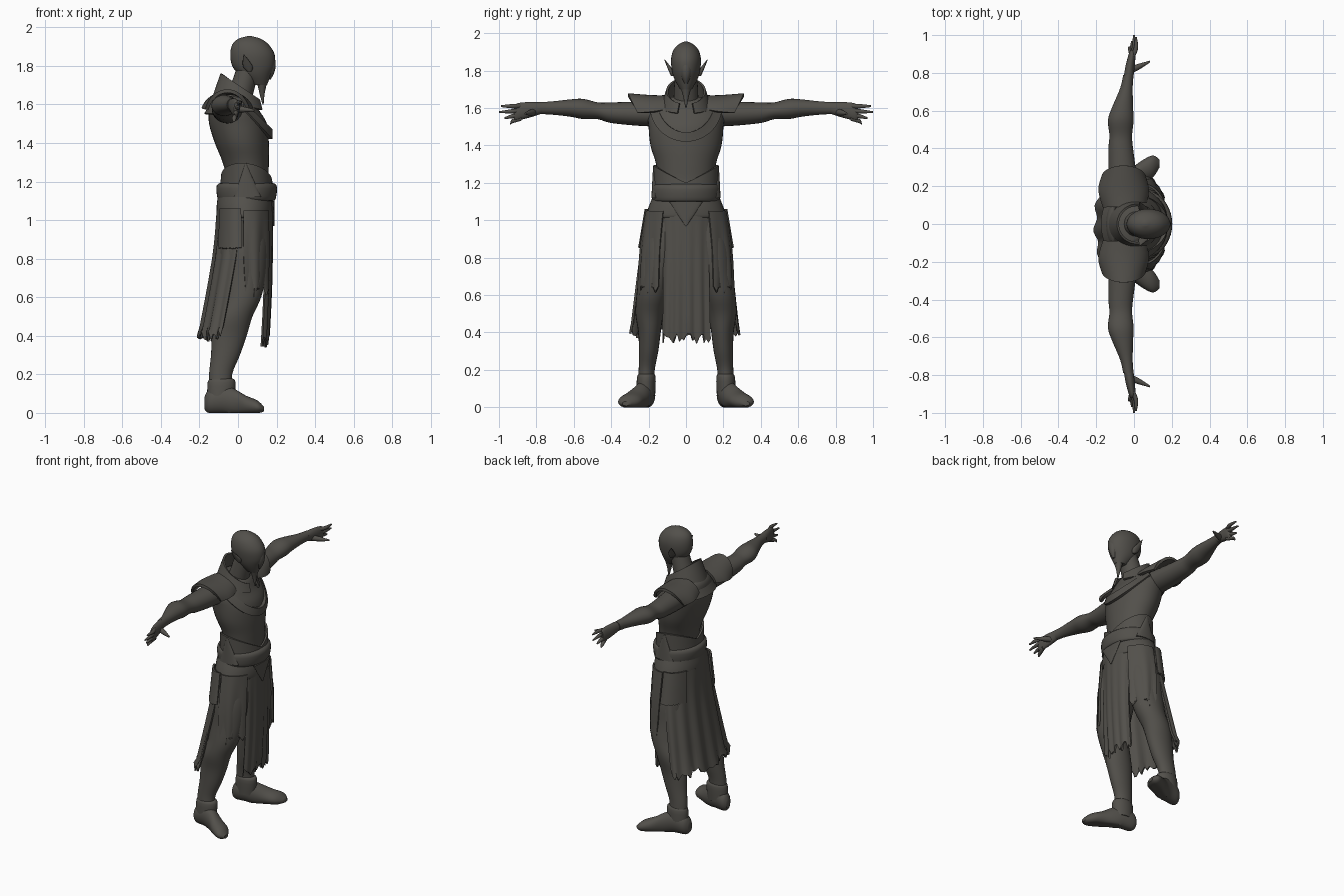
import bpy, bmesh, math, random

random.seed(4)
cube = bpy.data.objects.get("Cube")
if cube:
    bpy.data.objects.remove(cube, do_unlink=True)

stone = bpy.data.materials.new("dark warm grey")
stone.use_nodes = True
colour = (.085, .08, .07, 1)
stone.diffuse_color = colour
stone.node_tree.nodes["Principled BSDF"].inputs["Base Color"].default_value = colour


def ring(x=0, y=0, z=0, deep=0, wide=0, high=0, tilt=0):
    """One elliptical section: its centre, its radii and its forward tilt."""
    return (x, y, z, deep, wide, high, tilt)


def spline(sections, t):
    """Smooth blend through the sections, with t running from zero to one."""
    last = len(sections) - 1
    i = min(int(t * last), last - 1)
    f = t * last - i
    before, after = sections[max(i - 1, 0)], sections[min(i + 2, last)]
    result = []
    for o, p, q, r in zip(before, sections[i], sections[i + 1], after):
        start, end = (q - o) / 2, (r - p) / 2
        result.append(p + f * start + f * f * (3 * (q - p) - 2 * start - end)
                      + f ** 3 * (2 * (p - q) + start + end))
    return result


def point(section, angle, ripple):
    x, y, z, deep, wide, high, tilt = section
    cos, sin = math.cos(angle), math.sin(angle)
    across = sin if deep else cos
    return (x + deep * cos + ripple * cos,
            y + wide * across + ripple * sin,
            max(z + high * sin + tilt * cos, 0))


def apply_modifier(obj, kind, **settings):
    mod = obj.modifiers.new(kind.lower(), kind)
    for key, value in settings.items():
        setattr(mod, key, value)
    bpy.ops.object.modifier_apply(modifier=mod.name)


def loft(name, *sections, arc=None, mirror=False, sides=24, steps=4,
         thickness=.012, fold=0, waves=0, rag=0):
    """Solid skin over the sections, or a sheet if only an arc of them is used."""
    start, end = arc or (0, 360)
    columns = sides + 1 if arc else sides
    rows = (len(sections) - 1) * steps
    bm = bmesh.new()
    loops = []
    for k in range(rows + 1):
        section = spline(sections, k / rows)
        loop = []
        for s in range(columns):
            angle = math.radians(start + (end - start) * s / sides)
            ripple = fold * math.sin(waves * angle) * k / rows
            vert = bm.verts.new(point(section, angle, ripple))
            if k == rows:
                vert.co.z += rag * random.random()
            loop.append(vert)
        loops.append(loop)
    for low, high in zip(loops, loops[1:]):
        for s in range(sides):
            n = (s + 1) % columns
            bm.faces.new((low[s], low[n], high[n], high[s]))
    if not arc:
        bm.faces.new(loops[0])
        bm.faces.new(loops[-1])
    bmesh.ops.recalc_face_normals(bm, faces=bm.faces)

    mesh = bpy.data.meshes.new(name)
    bm.to_mesh(mesh)
    bm.free()
    mesh.materials.append(stone)
    obj = bpy.data.objects.new(name, mesh)
    bpy.context.collection.objects.link(obj)
    bpy.ops.object.select_all(action='DESELECT')
    obj.select_set(True)
    bpy.context.view_layer.objects.active = obj
    if mirror:
        apply_modifier(obj, 'MIRROR', use_axis=(False, True, False))
    if arc:
        apply_modifier(obj, 'SOLIDIFY', thickness=thickness, offset=0)
    bpy.ops.object.shade_smooth_by_angle(angle=math.radians(40))


# Body core
loft("torso",
     ring(x=.03, z=.88, deep=.11, wide=.16), ring(x=.04, z=1, deep=.13, wide=.19),
     ring(x=.04, z=1.1, deep=.14, wide=.17), ring(x=.05, z=1.2, deep=.11, wide=.15),
     ring(x=.04, z=1.3, deep=.12, wide=.16), ring(x=.02, z=1.4, deep=.14, wide=.19),
     ring(z=1.5, deep=.15, wide=.2), ring(x=-.02, z=1.57, deep=.13, wide=.2),
     ring(x=-.03, z=1.63, deep=.11, wide=.14), ring(x=-.03, z=1.66, deep=.07, wide=.09),
     sides=40)
loft("neck", ring(x=-.01, z=1.58, deep=.07, wide=.07), ring(x=.05, z=1.78, deep=.06, wide=.06))

# Head with mask, beard and pointed ears
loft("head",
     ring(x=.11, z=1.7, deep=.04, wide=.03), ring(x=.09, z=1.75, deep=.08, wide=.06),
     ring(x=.08, z=1.8, deep=.11, wide=.075), ring(x=.075, z=1.86, deep=.115, wide=.08),
     ring(x=.065, z=1.91, deep=.095, wide=.067), ring(x=.06, z=1.94, deep=.06, wide=.04),
     ring(x=.06, z=1.955, deep=.01, wide=.01), sides=32)
loft("face_ridge",
     ring(x=.15, z=1.73, deep=.02, wide=.01), ring(x=.16, z=1.77, deep=.03, wide=.026),
     ring(x=.165, z=1.82, deep=.03, wide=.03), ring(x=.15, z=1.88, deep=.03, wide=.01))
loft("brow",
     ring(x=.175, z=1.81, deep=.02, high=.012), ring(x=.155, y=.04, z=1.82, deep=.02, high=.014),
     ring(x=.11, y=.07, z=1.84, deep=.02, high=.012), mirror=True)
loft("beard",
     ring(x=.13, z=1.6, deep=.003, wide=.003), ring(x=.125, z=1.66, deep=.014, wide=.015),
     ring(x=.125, z=1.73, deep=.03, wide=.035))
loft("ear",
     ring(x=.06, y=.07, z=1.77, deep=.01, wide=.01), ring(x=.05, y=.08, z=1.8, deep=.025, wide=.013),
     ring(x=.03, y=.115, z=1.86, deep=.002, wide=.002), mirror=True)

# Arms and hands
loft("arm",
     ring(x=-.05, y=.12, z=1.57, deep=.08, high=.07), ring(x=-.06, y=.25, z=1.57, deep=.075, high=.065),
     ring(x=-.07, y=.4, z=1.575, deep=.065, high=.055), ring(x=-.07, y=.47, z=1.585, deep=.06, high=.045),
     ring(x=-.07, y=.55, z=1.595, deep=.068, high=.054), ring(x=-.06, y=.62, z=1.6, deep=.055, high=.046),
     ring(x=-.04, y=.72, z=1.6, deep=.033, high=.035), ring(x=-.03, y=.79, z=1.6, deep=.027, high=.032),
     mirror=True)
loft("palm",
     ring(x=-.03, y=.77, z=1.6, deep=.026, high=.03), ring(x=-.02, y=.84, z=1.59, deep=.024, high=.042),
     ring(x=-.01, y=.9, z=1.58, deep=.018, high=.046), ring(x=-.01, y=.92, z=1.575, deep=.01, high=.036),
     mirror=True)
reach = {"index": .99, "middle": 1, "ring": .97, "little": .94}
for i, (finger, tip) in enumerate(reach.items()):
    root, end = 1.61 - .022 * i, 1.61 - .032 * i
    x = .01 - .01 * i
    loft(finger + "_finger",
         ring(x=-.01, y=.88, z=root, deep=.012, high=.012),
         ring(x=x, y=.93, z=(root + end) / 2, deep=.012, high=.012),
         ring(x=x, y=tip, z=end, deep=.005, high=.005), mirror=True, sides=10)
loft("thumb",
     ring(x=-.03, y=.81, z=1.58, wide=.02, high=.018), ring(x=.02, y=.83, z=1.575, wide=.017, high=.016),
     ring(x=.085, y=.86, z=1.57, wide=.005, high=.005), mirror=True, sides=12)

# Legs and boots
loft("leg",
     ring(x=-.09, y=.215, z=.1, deep=.06, wide=.045), ring(x=-.09, y=.21, z=.2, deep=.06, wide=.043),
     ring(x=-.065, y=.2, z=.3, deep=.075, wide=.052), ring(x=-.045, y=.195, z=.4, deep=.09, wide=.06),
     ring(x=-.02, y=.195, z=.5, deep=.095, wide=.075), ring(x=.02, y=.18, z=.6, deep=.1, wide=.085),
     ring(x=.03, y=.155, z=.72, deep=.115, wide=.095), ring(x=.03, y=.13, z=.86, deep=.125, wide=.11),
     ring(x=.03, y=.1, z=1, deep=.12, wide=.1), mirror=True)
loft("boot_cuff",
     ring(x=-.09, y=.215, z=.06, deep=.07, wide=.05), ring(x=-.085, y=.212, z=.16, deep=.072, wide=.05),
     ring(x=-.085, y=.21, z=.18, deep=.05, wide=.035), mirror=True)
loft("foot",
     ring(x=-.175, y=.205, z=.05, wide=.02, high=.03), ring(x=-.15, y=.21, z=.06, wide=.045, high=.062),
     ring(x=-.08, y=.22, z=.07, wide=.05, high=.074), ring(x=-.02, y=.24, z=.055, wide=.052, high=.07),
     ring(x=.04, y=.275, z=.04, wide=.06, high=.05), ring(x=.1, y=.305, z=.03, wide=.058, high=.035),
     ring(x=.135, y=.32, z=.02, wide=.02, high=.012), mirror=True)

# Collar, lapels and shoulder plates
loft("collar",
     ring(x=.015, z=1.69, deep=.1, wide=.1, tilt=-.07),
     ring(z=1.6, deep=.13, wide=.13, tilt=-.03), arc=(20, 340), sides=40)
loft("lapels",
     ring(x=-.01, z=1.64, deep=.18, wide=.15, tilt=-.17),
     ring(x=-.01, z=1.61, deep=.18, wide=.19, tilt=-.19), arc=(-80, 80), thickness=.02)
loft("shoulder_plate",
     ring(x=-.05, y=.09, z=1.57, deep=.11, high=.09), ring(x=-.055, y=.18, z=1.55, deep=.13, high=.11),
     ring(x=-.055, y=.24, z=1.54, deep=.11, wide=.07, high=.13),
     arc=(15, 165), mirror=True, thickness=.018)
loft("back_mantle",
     ring(x=-.03, z=1.65, deep=.08, wide=.14), ring(x=-.02, z=1.55, deep=.15, wide=.2),
     arc=(120, 240))

# Waist wrap and belt
loft("waist_wrap",
     ring(x=.045, z=1.215, deep=.127, wide=.168, high=.08, tilt=-.015),
     ring(x=.045, z=1.12, deep=.135, wide=.165), arc=(0, 180), mirror=True)
loft("belt",
     ring(x=.045, z=1.1, deep=.13, wide=.16), ring(x=.045, z=1.11, deep=.15, wide=.18),
     ring(x=.045, z=1.18, deep=.155, wide=.18), ring(x=.045, z=1.2, deep=.11, wide=.15), sides=40)
loft("hip_spike",
     ring(x=.05, y=.165, z=1.12, deep=.07, wide=.02),
     ring(x=.04, y=.172, z=1.29, deep=.004, wide=.004), mirror=True)
loft("hip_wrap",
     ring(x=.035, z=1.01, deep=.13, wide=.19), ring(x=.035, z=1.02, deep=.144, wide=.212),
     ring(x=.035, z=1.07, deep=.146, wide=.2), ring(x=.035, z=1.12, deep=.14, wide=.18), sides=40)
loft("belt_point",
     ring(x=.18, z=1.1, deep=.01, wide=.09), ring(x=.185, z=.97, deep=.004, wide=.004))

# Hanging cloth
loft("front_tabard",
     ring(x=.05, z=1.06, deep=.125, wide=.17), ring(x=.07, z=.7, deep=.1, wide=.17),
     ring(x=.07, z=.34, deep=.08, wide=.18), arc=(-45, 45), fold=.007, waves=18, rag=.06)
loft("thigh_cloth",
     ring(x=.04, z=1.05, deep=.14, wide=.21), ring(x=.04, z=.84, deep=.14, wide=.24),
     ring(x=.05, z=.6, deep=.12, wide=.25), arc=(35, 95), mirror=True, sides=14,
     fold=.008, waves=12, rag=.05)
loft("side_flap",
     ring(z=1.06, deep=.11, wide=.215), ring(z=.85, deep=.12, wide=.25),
     arc=(82, 145), mirror=True, rag=.01)
loft("back_skirt",
     ring(x=.03, z=1.05, deep=.135, wide=.2), ring(z=.8, deep=.125, wide=.24),
     ring(x=-.08, z=.37, deep=.12, wide=.29), arc=(95, 265), sides=44,
     fold=.01, waves=14, rag=.06)
